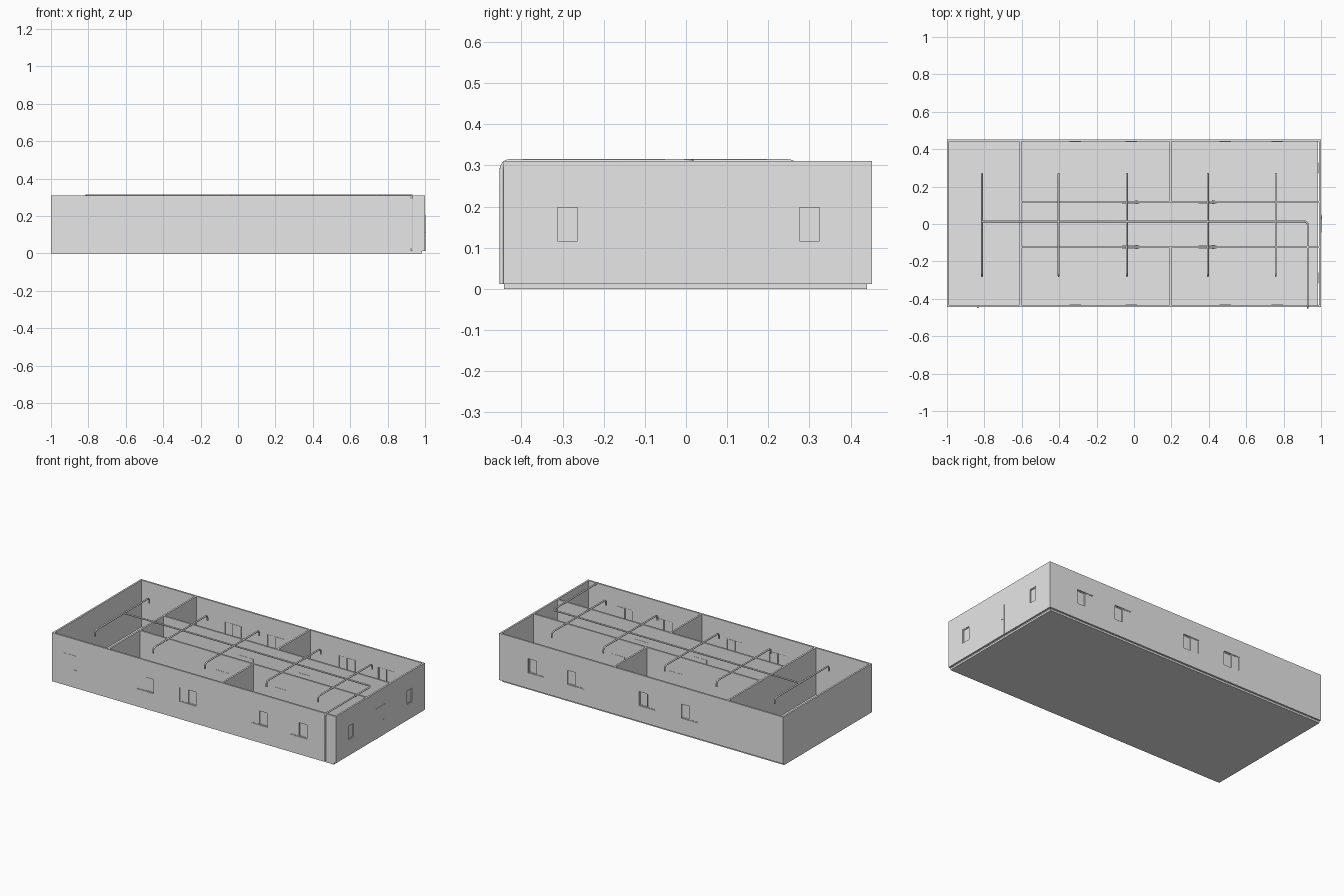
import bpy, bmesh, math
from mathutils import Vector

cube = bpy.data.objects.get("Cube")
if cube:
    bpy.data.objects.remove(cube, do_unlink=True)

grey = bpy.data.materials.new("plain_grey")
grey.use_nodes = True
grey.diffuse_color = (0.8, 0.8, 0.8, 1)
grey.node_tree.nodes["Principled BSDF"].inputs["Base Color"].default_value = (0.8, 0.8, 0.8, 1)

X0, X1, Y0, Y1 = -1.0, 1.0, -0.443, 0.452   # outer faces of the walls
FLOOR, TOP, T = 0.012, 0.31, 0.011          # floor, wall top, wall thickness
SILL, HEAD, DOOR = 0.112, 0.202, 0.205      # window and door heights
CORRIDOR = (-0.123, 0.117)
PARTITION, HALL = 0.195, -0.607


def make(name, data):
    obj = bpy.data.objects.new(name, data)
    bpy.context.collection.objects.link(obj)
    if not data.materials:
        data.materials.append(grey)
    return obj


def boxes(name, items):
    """One object from boxes given as (x0, x1, y0, y1, z0, z1)."""
    bm = bmesh.new()
    for x0, x1, y0, y1, z0, z1 in items:
        verts = bmesh.ops.create_cube(bm, size=1)["verts"]
        for v in verts:
            v.co = ((x0 + x1) / 2 + v.co.x * (x1 - x0),
                    (y0 + y1) / 2 + v.co.y * (y1 - y0),
                    (z0 + z1) / 2 + v.co.z * (z1 - z0))
    mesh = bpy.data.meshes.new(name)
    bm.to_mesh(mesh)
    bm.free()
    return make(name, mesh)


def bake(obj):
    """Replace an object by its evaluated mesh."""
    graph = bpy.context.evaluated_depsgraph_get()
    mesh = bpy.data.meshes.new_from_object(obj.evaluated_get(graph))
    name = obj.name
    bpy.data.objects.remove(obj, do_unlink=True)
    return make(name, mesh)


def on_wall(wall, u0, u1, d0, d1, z0, z1):
    """Box on a wall: u runs along it, d is distance out from its face."""
    axis, face, out = wall
    a, b = sorted((face + out * d0, face + out * d1))
    return (u0, u1, a, b, z0, z1) if axis == "y" else (a, b, u0, u1, z0, z1)


FRONT, BACK, RIGHT = ("y", Y0, -1), ("y", Y1, 1), ("x", X1, 1)

# Floor slab
boxes("floor_slab", [(X0, 0.985, -0.442, 0.44, 0, FLOOR)])

# Window openings: wall, centre, width, number of sashes
windows = [(w, c, 0.117, 2) for w in (FRONT, BACK) for c in (-0.343, -0.043, 0.46, 0.737)]
windows += [(RIGHT, c, 0.058, 1) for c in (-0.288, 0.3)]

# Outer walls with openings cut through
walls = boxes("outer_walls", [(X0, X1, Y0, Y1, FLOOR, TOP)])
room = boxes("room_cutter", [(X0 + T, X1 - T, Y0 + T, Y1 - T, -0.1, 0.5)])
holes = boxes("window_cutter", [on_wall(w, c - s / 2, c + s / 2, -0.03, 0.02, SILL, HEAD)
                                for w, c, s, n in windows])
for cutter in (room, holes):
    cutter.hide_render = True
    mod = walls.modifiers.new("cut", "BOOLEAN")
    mod.operation, mod.solver, mod.object = "DIFFERENCE", "EXACT", cutter
bake(walls)
for cutter in (room, holes):
    bpy.data.objects.remove(cutter, do_unlink=True)


# Windows: each sash has a frame and a pane; double ones slide past each other
def sash(wall, u0, u1, outer, inner):
    f, mid = 0.0045, (outer + inner) / 2
    return [on_wall(wall, u0, u0 + f, inner, outer, SILL, HEAD),
            on_wall(wall, u1 - f, u1, inner, outer, SILL, HEAD),
            on_wall(wall, u0 + f, u1 - f, inner, outer, SILL, SILL + f),
            on_wall(wall, u0 + f, u1 - f, inner, outer, HEAD - f, HEAD),
            on_wall(wall, u0 + f, u1 - f, mid - 0.0005, mid + 0.0005, SILL + f, HEAD - f)]


for wall, c, size, count in windows:
    lo, hi = c - size / 2, c + size / 2
    if count == 1:
        parts = sash(wall, lo, hi, -0.002, -0.013)
    else:
        parts = sash(wall, lo, c + 0.002, -0.002, -0.006)
        parts += sash(wall, c - 0.002, hi, -0.007, -0.013)
    boxes("window", parts)

# Inner walls
inner = [(HALL - T / 2, HALL + T / 2, Y0 + T, Y1 - T, FLOOR, TOP)]
for y in CORRIDOR:
    inner.append((HALL + T / 2, X1 - T, y - T / 2, y + T / 2, FLOOR, TOP))
for y0, y1 in ((Y0 + T, CORRIDOR[0] - T / 2), (CORRIDOR[1] + T / 2, Y1 - T)):
    inner.append((PARTITION - T / 2, PARTITION + T / 2, y0, y1, FLOOR, TOP))
boxes("inner_walls", inner)


# Doors: thin leaf on the wall face with a small lever handle
def door(name, wall, u0, u1, handle):
    end = handle + (0.012 if handle < (u0 + u1) / 2 else -0.012)
    a, b = sorted((handle, end))
    boxes(name, [on_wall(wall, u0, u1, 0, 0.0015, FLOOR, DOOR),
                 on_wall(wall, a, b, 0.0015, 0.005, 0.112, 0.115)])


door("front_door", FRONT, -0.915, -0.82, -0.828)
door("side_door", RIGHT, -0.045, 0.05, 0.04)
for y, out in ((CORRIDOR[0], 1), (CORRIDOR[1], -1)):
    for x in (0.02, 0.43):
        for side in (1, -1):
            door("room_door", ("y", y + side * T / 2, side), x - 0.085, x + 0.01, x)


# Pipes: round tubes along paths with rounded corners
def pipe(name, points, bend=0.02, radius=0.005):
    pts = [Vector(p) for p in points]
    path = [pts[0]]
    for a, p, b in zip(pts, pts[1:], pts[2:]):
        u, v = (a - p).normalized() * bend, (b - p).normalized() * bend
        for i in range(7):
            t = math.radians(15 * i)
            path.append(p + u * (1 - math.sin(t)) + v * (1 - math.cos(t)))
    path.append(pts[-1])
    curve = bpy.data.curves.new(name, "CURVE")
    curve.dimensions, curve.bevel_depth = "3D", radius
    curve.bevel_resolution, curve.use_fill_caps = 2, True
    spline = curve.splines.new("POLY")
    spline.points.add(len(path) - 1)
    for point, co in zip(spline.points, path):
        point.co = (*co, 1)
    bpy.context.view_layer.objects.active = obj = bake(make(name, curve))
    bpy.ops.object.select_all(action="DESELECT")
    obj.select_set(True)
    bpy.ops.object.shade_smooth_by_angle(angle=math.radians(50))


Z = 0.31
pipe("main_pipe", [(-0.813, 0.014, Z), (0.929, 0.014, Z), (0.929, -0.448, Z), (0.929, -0.448, FLOOR)])
for x in (-0.813, -0.403, -0.038, 0.395, 0.758):
    pipe("branch_pipe", [(x, 0.268, Z - 0.035), (x, 0.268, Z), (x, -0.278, Z), (x, -0.278, Z - 0.035)])
